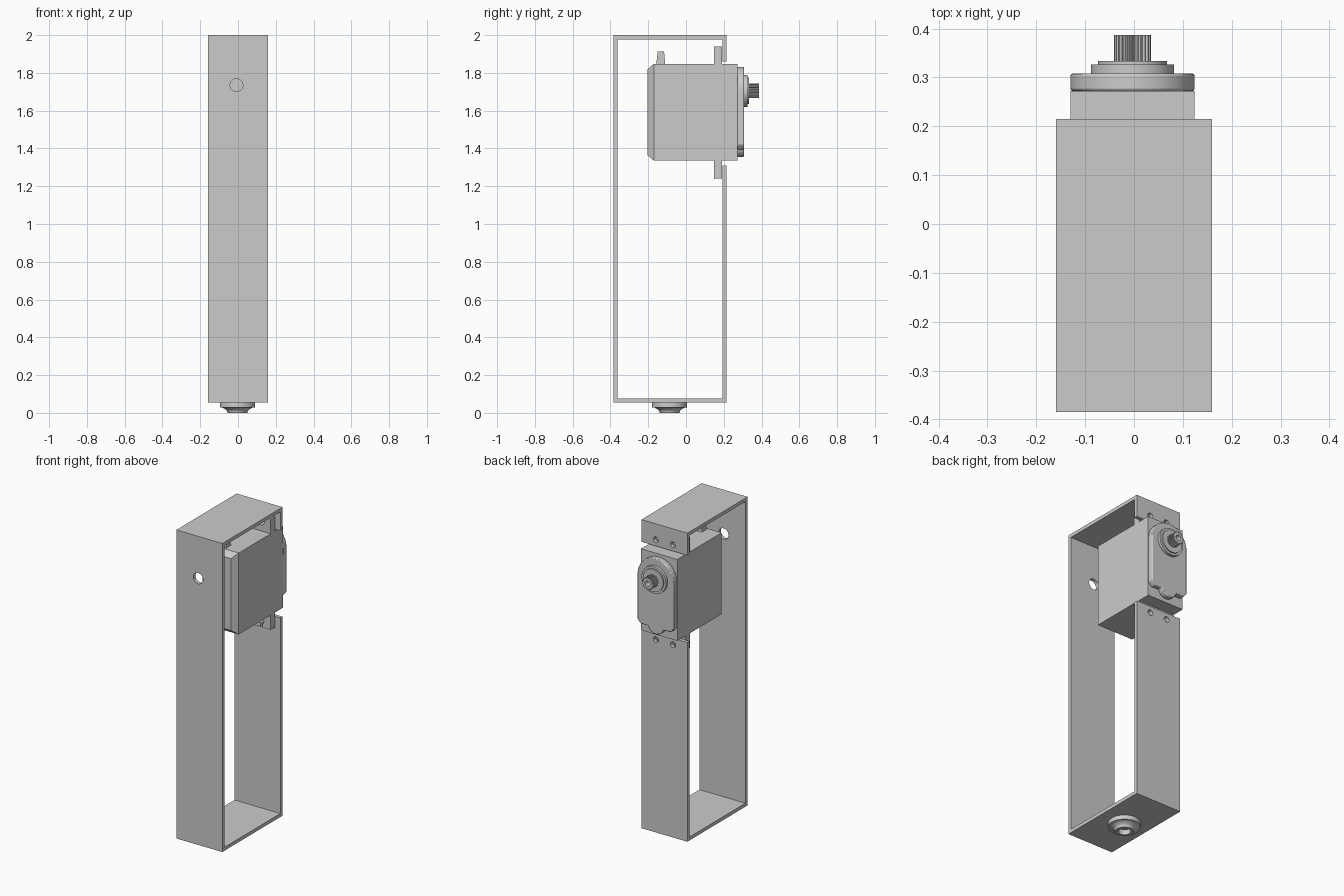
import bpy
import bmesh
from math import sin, cos, pi
from mathutils import Vector

cube = bpy.data.objects.get("Cube")
if cube:
    bpy.data.objects.remove(cube, do_unlink=True)

grey = bpy.data.materials.new("plain grey")
grey.use_nodes = True
grey.diffuse_color = (0.6, 0.6, 0.6, 1)
grey.node_tree.nodes["Principled BSDF"].inputs["Base Color"].default_value = (0.6, 0.6, 0.6, 1)

CX = -0.003          # servo centre line
SHAFT_Z = 1.705      # output shaft height


def finish(name, bm, smooth=False):
    bmesh.ops.recalc_face_normals(bm, faces=bm.faces)
    mesh = bpy.data.meshes.new(name)
    bm.to_mesh(mesh)
    bm.free()
    obj = bpy.data.objects.new(name, mesh)
    bpy.context.collection.objects.link(obj)
    mesh.materials.append(grey)
    if smooth:
        bpy.ops.object.select_all(action='DESELECT')
        obj.select_set(True)
        bpy.context.view_layer.objects.active = obj
        bpy.ops.object.shade_smooth_by_angle(angle=0.6)
    return obj


def extrude(name, outline, start, end, axis, smooth=False):
    """Extrude an outline: (y, z) along x, or (x, z) along y."""
    place = (lambda a, b: (start, a, b)) if axis == 'x' else (lambda a, b: (a, start, b))
    depth = Vector((end - start, 0, 0)) if axis == 'x' else Vector((0, end - start, 0))
    bm = bmesh.new()
    face = bm.faces.new([bm.verts.new(place(a, b)) for a, b in outline])
    ext = bmesh.ops.extrude_face_region(bm, geom=[face], use_keep_orig=True)
    moved = [g for g in ext["geom"] if isinstance(g, bmesh.types.BMVert)]
    bmesh.ops.translate(bm, verts=moved, vec=depth)
    return finish(name, bm, smooth)


def lathe(name, profile, place, steps=48):
    """Turn a (radius, height) profile; place maps (u, v, height) to a point."""
    bm = bmesh.new()
    rings = []
    for r, h in profile:
        n = 1 if r == 0 else steps
        rings.append([bm.verts.new(place(r * cos(2 * pi * i / steps), r * sin(2 * pi * i / steps), h))
                      for i in range(n)])
    for a, b in zip(rings, rings[1:]):
        for i in range(steps):
            quad = [a[i % len(a)], a[(i + 1) % len(a)], b[(i + 1) % len(b)], b[i % len(b)]]
            bm.faces.new(list(dict.fromkeys(quad)))
    return finish(name, bm, True)


def arc(cx, cz, r, a0, a1, n=24):
    return [(cx + r * cos(a0 + (a1 - a0) * i / n), cz + r * sin(a0 + (a1 - a0) * i / n))
            for i in range(n + 1)]


def drill(obj, x, z, r, y0, y1):
    cutter = extrude("cutter", arc(x, z, r, 0, 2 * pi * 31 / 32, 31), y0, y1, 'y')
    cutter.hide_render = True
    mod = obj.modifiers.new("hole", 'BOOLEAN')
    mod.object = cutter
    mod.solver = 'EXACT'
    bpy.context.view_layer.objects.active = obj
    bpy.ops.object.modifier_apply(modifier=mod.name)
    bpy.data.objects.remove(cutter, do_unlink=True)


def box(name, x, y, z):
    return extrude(name, [(x[0], z[0]), (x[1], z[0]), (x[1], z[1]), (x[0], z[1])], *y, 'y')


# Folded sheet bracket, open at the servo
F, B, LO, HI, T = -0.385, 0.215, 0.055, 2.0, 0.022
frame = extrude("bracket", [
    (B, 1.86), (B, HI), (F, HI), (F, LO), (B, LO), (B, 1.31),
    (B - T, 1.31), (B - T, LO + T), (F + T, LO + T), (F + T, HI - T), (B - T, HI - T), (B - T, 1.86)],
    -0.16, 0.16, 'x')
drill(frame, -0.008, 1.735, 0.034, F - 0.05, F + 0.08)
for hx in (-0.06, 0.06):
    for hz in (1.27, 1.90):
        drill(frame, hx, hz, 0.018, B - 0.06, B + 0.05)

# Servo case with chamfered front cover
X0, X1, Z0, Z1 = CX - 0.127, CX + 0.127, 1.335, 1.848
box("servo_case", (X0, X1), (-0.17, 0.272), (Z0, Z1))
bm = bmesh.new()
C = 0.03
rings = [[bm.verts.new(p) for p in ((X0 + i, y, Z0 + i), (X1 - i, y, Z0 + i),
                                    (X1 - i, y, Z1 - i), (X0 + i, y, Z1 - i))]
         for i, y in ((0, -0.17), (C, -0.205))]
for k in range(4):
    bm.faces.new([rings[0][k], rings[0][k - 1], rings[1][k - 1], rings[1][k]])
for ring in rings:
    bm.faces.new(ring)
finish("front_cover", bm)

# Cable stub on top of the case
extrude("cable_stub", [(-0.157, Z1), (-0.11, Z1), (-0.116, 1.912), (-0.15, 1.912)], CX - 0.03, CX + 0.03, 'x')

# Mounting ears with open slots
S, W = 0.06, 0.017
for name, base, d in (("upper_ear", Z1, 1), ("lower_ear", Z0, -1)):
    tip = base + d * 0.093
    slot_z = base + d * 0.055
    pts = [(X0, base), (X0, tip)]
    for sx in (-S, S):
        pts += [(sx - 0.008, tip)]
        pts += [(x, slot_z + d * (z - slot_z)) for x, z in arc(sx, slot_z, W, pi * 0.65, pi * 2.35, 20)]
        pts += [(sx + 0.008, tip)]
    pts += [(X1, tip), (X1, base)]
    extrude(name, pts, 0.148, 0.19, 'y')

# Gear cover: round top, straight sides, small round foot
R = 0.127
cover = arc(CX, SHAFT_Z, R, 0, pi, 32)
cover += [(X0, 1.42), (X0 + 0.022, 1.395)]
cover += arc(CX, 1.41, 0.055, pi * 1.08, pi * 1.92, 16)
cover += [(X1 - 0.022, 1.395), (X1, 1.42)]
cover_obj = extrude("gear_cover", cover, 0.272, 0.308, 'y', True)
bevel = cover_obj.modifiers.new("soft edge", 'BEVEL')
bevel.width = 0.005
bevel.segments = 2

# Stepped shaft boss
shaft = lambda u, v, h: (CX + u, h, SHAFT_Z + v)
lathe("shaft_boss", [(0, 0.30), (0.085, 0.30), (0.085, 0.326), (0.071, 0.326), (0.071, 0.334), (0, 0.334)], shaft)

# Splined output shaft with a screw hole
TEETH = 24
spline = []
for i in range(TEETH * 4):
    r = 0.038 if i % 4 < 2 else 0.033
    a = 2 * pi * i / (TEETH * 4)
    spline.append((CX + r * cos(a), SHAFT_Z + r * sin(a)))
spline_obj = extrude("output_spline", spline, 0.33, 0.387, 'y')
drill(spline_obj, CX, SHAFT_Z, 0.017, 0.345, 0.42)

# Flared pivot hub under the bracket
flare = [(0.054 + 0.026 * (i / 6) ** 2, 0.004 + 0.024 * i / 6) for i in range(6, -1, -1)]
hub = [(0, 0.055), (0.093, 0.055), (0.093, 0.028)] + flare
hub += [(0.052, 0), (0.036, 0), (0.032, 0.03), (0, 0.03)]
lathe("pivot_hub", hub, lambda u, v, h: (u - 0.003, v - 0.087, h))
